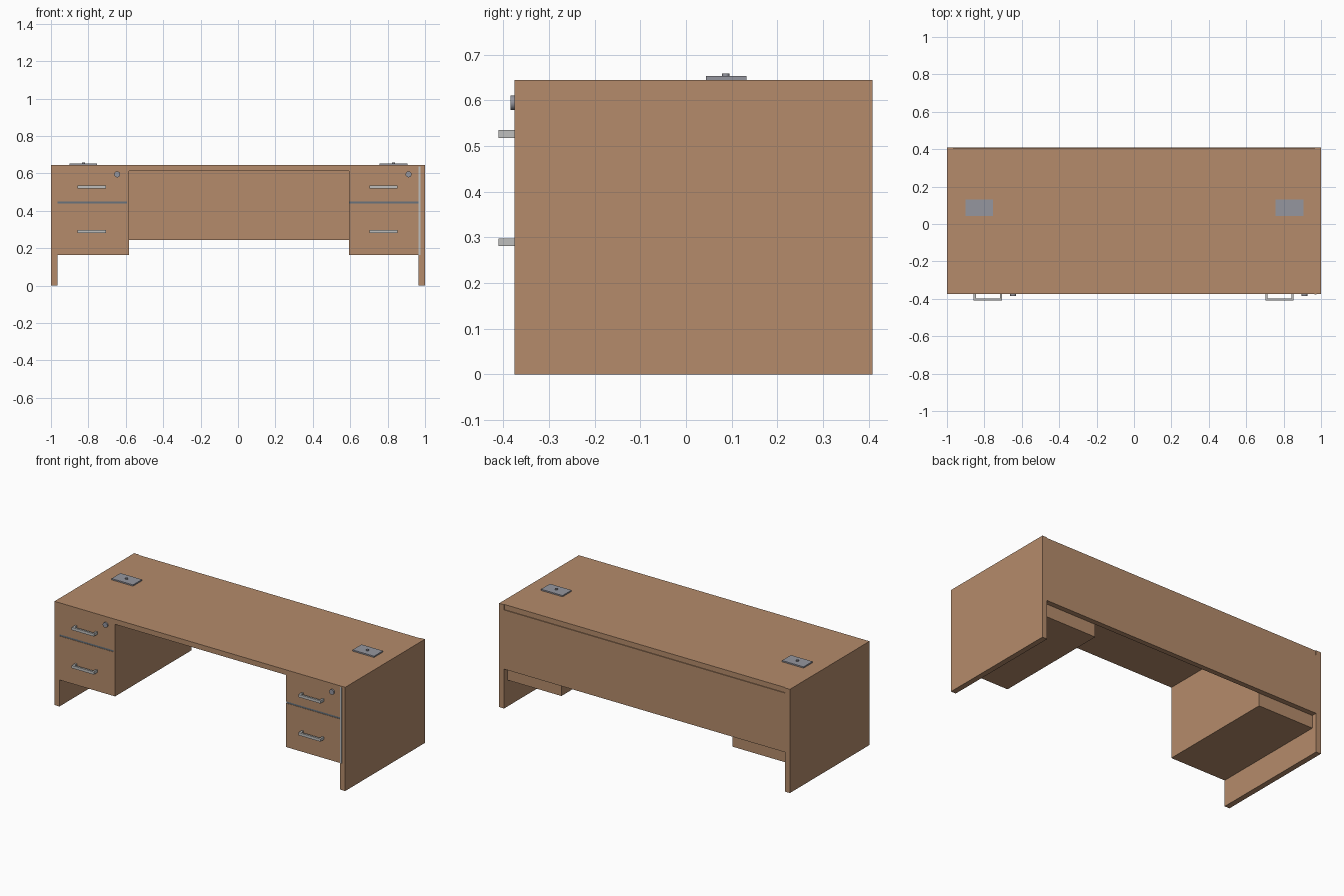
import bpy
import bmesh
from mathutils import Matrix, Vector

cube = bpy.data.objects.get("Cube")
if cube:
    bpy.data.objects.remove(cube, do_unlink=True)


def material(name, r, g, b):
    m = bpy.data.materials.new(name)
    m.use_nodes = True
    m.diffuse_color = (r, g, b, 1)
    m.node_tree.nodes["Principled BSDF"].inputs["Base Color"].default_value = (r, g, b, 1)
    return m


WOOD = material("warm wood", 0.46, 0.26, 0.147)
SILVER = material("light silver", 0.52, 0.52, 0.51)
STEEL = material("steel grey", 0.30, 0.305, 0.345)
SEAM = material("seam grey", 0.14, 0.17, 0.20)


def add_object(name, bm, mat):
    mesh = bpy.data.meshes.new(name)
    bm.to_mesh(mesh)
    bm.free()
    mesh.materials.append(mat)
    ob = bpy.data.objects.new(name, mesh)
    bpy.context.scene.collection.objects.link(ob)
    return ob


def add_box(bm, x, y, z):
    centre = Vector([sum(r) / 2 for r in (x, y, z)])
    size = [r[1] - r[0] for r in (x, y, z)]
    bmesh.ops.create_cube(bm, size=1,
                          matrix=Matrix.Translation(centre) @ Matrix.Diagonal((*size, 1)))


def box(name, x, y, z, mat=WOOD):
    bm = bmesh.new()
    add_box(bm, x, y, z)
    return add_object(name, bm, mat)


def cylinder(name, centre, radius, depth, mat, along_y=False):
    bm = bmesh.new()
    turn = Matrix.Rotation(1.5707963, 4, "X") if along_y else Matrix()
    bmesh.ops.create_cone(bm, cap_ends=True, segments=24, radius1=radius, radius2=radius,
                          depth=depth, matrix=Matrix.Translation(centre) @ turn)
    ob = add_object(name, bm, mat)
    for p in ob.data.polygons:
        p.use_smooth = len(p.vertices) == 4
    return ob


FRONT, BACK, TOP = -0.375, 0.408, 0.645
INNER = 0.966          # inner face of the side panels
UNDER = 0.613          # underside of the desk top
BASE = 0.165           # underside of the pedestals
SEAM_LOW, SEAM_HIGH = 0.438, 0.449

# Desk shell
for side, s in (("left", 1), ("right", -1)):
    box(side + "_side_panel", sorted((s * INNER, s)), (FRONT, BACK), (0, TOP))
box("desk_top", (-INNER, INNER), (FRONT, BACK - 0.005), (UNDER, TOP))
box("modesty_panel", (-INNER, INNER), (BACK - 0.032, BACK), (0.245, UNDER))


def handle(name, x, z):
    """Square U-shaped pull standing out from the drawer front."""
    bm = bmesh.new()
    half, post, out = 0.076, 0.011, FRONT - 0.035
    zs = (z - 0.0085, z + 0.0085)
    add_box(bm, (x - half, x + half), (out, out + 0.012), zs)
    for s in (-1, 1):
        add_box(bm, sorted((x + s * half, x + s * (half - post))), (out + 0.012, FRONT), zs)
    add_object(name, bm, SILVER)


# Drawer pedestals with their fittings
for side, x0, x1, d1, grip, lock, plate in (
        ("left", 0.594, INNER, INNER, 0.778, 0.912, 0.831),
        ("right", -INNER, -0.583, -0.593, -0.781, -0.646, -0.827)):
    face = FRONT + 0.01
    box(side + "_pedestal", (x0, x1), (face, BACK - 0.032), (BASE, UNDER))
    if d1 < x1:
        box(side + "_pedestal_edge", (d1, x1), (FRONT, face), (BASE, UNDER))
    box(side + "_lower_drawer", (x0, d1), (FRONT, face), (BASE, SEAM_LOW))
    box(side + "_upper_drawer", (x0, d1), (FRONT, face), (SEAM_HIGH, UNDER))
    box(side + "_drawer_seam", (x0, d1), (FRONT + 0.002, face), (SEAM_LOW, SEAM_HIGH), SEAM)
    handle(side + "_upper_handle", grip, 0.5265)
    handle(side + "_lower_handle", grip, 0.2895)
    cylinder(side + "_lock", (lock, FRONT - 0.0045, 0.595), 0.016, 0.009, STEEL, True)

    # Cable cover on the desk top
    box(side + "_cable_cover", (plate - 0.074, plate + 0.074), (0.044, 0.132),
        (TOP, TOP + 0.008), STEEL)
    cylinder(side + "_cover_knob", (plate, 0.087, TOP + 0.011), 0.008, 0.007, STEEL)

# Pale edging strip on the left side panel
box("edge_strip", (INNER, INNER + 0.011), (FRONT - 0.001, FRONT + 0.002), (BASE, 0.638), SILVER)
